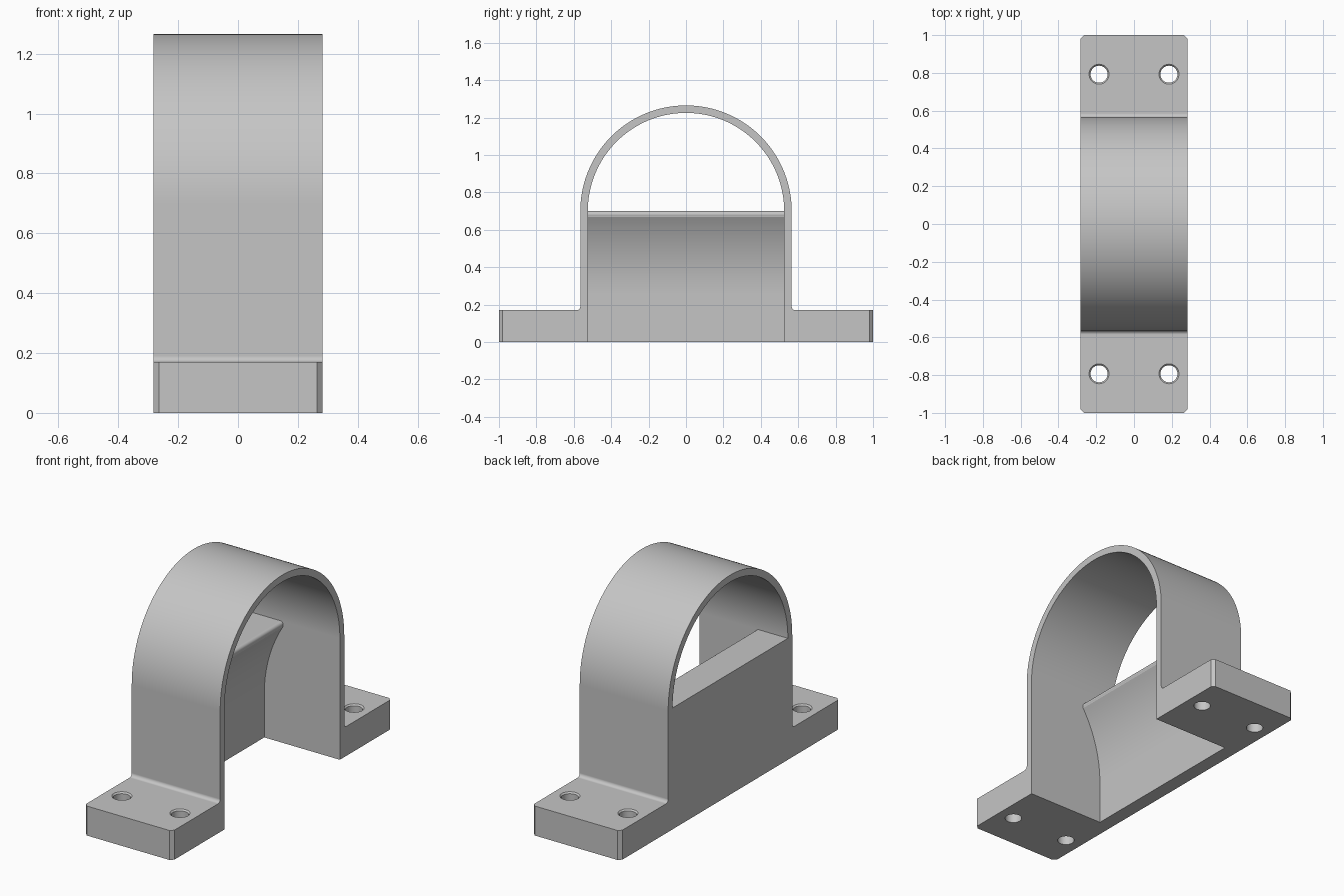
import bpy, bmesh
from math import sin, cos, pi, radians
from mathutils import Vector

cube = bpy.data.objects.get("Cube")
if cube:
    bpy.data.objects.remove(cube, do_unlink=True)

HALF_WIDTH = 0.282
OUTER, INNER, AXIS_Z = 0.565, 0.525, 0.70
FOOT_TOP, FILLET = 0.17, 0.02

grey = bpy.data.materials.new("plain grey")
grey.use_nodes = True
grey.diffuse_color = (0.56, 0.56, 0.56, 1)
grey.node_tree.nodes["Principled BSDF"].inputs["Base Color"].default_value = grey.diffuse_color


def arc(cx, cy, r, start, end, steps):
    angles = [radians(start + (end - start) * i / steps) for i in range(steps + 1)]
    return [(cx + r * cos(a), cy + r * sin(a)) for a in angles]


def finish(bm, name):
    bmesh.ops.recalc_face_normals(bm, faces=bm.faces)
    mesh = bpy.data.meshes.new(name)
    bm.to_mesh(mesh)
    bm.free()
    mesh.materials.append(grey)
    ob = bpy.data.objects.new(name, mesh)
    bpy.context.collection.objects.link(ob)
    return ob


def extrude(points, direction):
    bm = bmesh.new()
    face = bm.faces.new([bm.verts.new(p) for p in points])
    new = bmesh.ops.extrude_face_region(bm, geom=[face], use_keep_orig=True)["geom"]
    bmesh.ops.translate(bm, vec=Vector(direction),
                        verts=[v for v in new if isinstance(v, bmesh.types.BMVert)])
    return bm


def activate(ob):
    bpy.ops.object.select_all(action='DESELECT')
    ob.select_set(True)
    bpy.context.view_layer.objects.active = ob


def smooth(ob):
    activate(ob)
    bpy.ops.object.shade_smooth_by_angle(angle=radians(25))
    normals = ob.modifiers.new("even normals", 'WEIGHTED_NORMAL')
    normals.keep_sharp = True


# Strap with two feet: one profile in the y-z plane, extruded across x
foot = [(INNER, 0), (1, 0), (1, FOOT_TOP)]
foot += arc(OUTER + FILLET, FOOT_TOP + FILLET, FILLET, 270, 180, 6)
profile = foot + arc(0, AXIS_Z, OUTER, 0, 180, 72)
profile += [(-y, z) for y, z in reversed(foot)]
profile += arc(0, AXIS_Z, INNER, 180, 0, 72)
bm = extrude([(-HALF_WIDTH, y, z) for y, z in profile], (2 * HALF_WIDTH, 0, 0))

# Chamfer the upright outer corners of the feet
corners = [e for e in bm.edges
           if all(abs(v.co.y) > 0.99 for v in e.verts)
           and abs(e.verts[0].co.z - e.verts[1].co.z) > 0.1]
bmesh.ops.bevel(bm, geom=corners, offset=0.018, segments=1, affect='EDGES')
strap = finish(bm, "strap_and_feet")

# Screw holes with a small countersink at the top
cutter_bm = bmesh.new()
rings = [(-0.1, 0.045), (FOOT_TOP - 0.008, 0.045), (FOOT_TOP, 0.053), (0.3, 0.053)]
for x in (-0.185, 0.185):
    for y in (-0.793, 0.793):
        loops = [[cutter_bm.verts.new((px, py, z)) for px, py in arc(x, y, r, 0, 348.75, 31)]
                 for z, r in rings]
        cutter_bm.faces.new(loops[0])
        cutter_bm.faces.new(loops[-1])
        for low, high in zip(loops, loops[1:]):
            for i in range(len(low)):
                cutter_bm.faces.new((low[i - 1], low[i], high[i], high[i - 1]))
cutter = finish(cutter_bm, "hole_cutter")
cutter.hide_render = True
cut = strap.modifiers.new("screw holes", 'BOOLEAN')
cut.operation, cut.solver, cut.object = 'DIFFERENCE', 'EXACT', cutter
activate(strap)
bpy.ops.object.modifier_apply(modifier=cut.name)
bpy.data.objects.remove(cutter, do_unlink=True)
smooth(strap)

# End wall: flat outside, inner face curving out to a rounded lip
wall_x, curve_r, nose_r = -0.2, 0.8, 0.018
section = [(-HALF_WIDTH, 0), (wall_x, 0)]
section += arc(wall_x + curve_r, 0.25, curve_r, 180, 148.5, 20)
tip_x, tip_z = section[-1]
nose_x = tip_x + nose_r * cos(radians(148.5))
nose_z = AXIS_Z - nose_r
section += arc(nose_x, nose_z, nose_r, -31.5, 90, 8)
section += [(-HALF_WIDTH, AXIS_Z)]
wall = finish(extrude([(x, -INNER, z) for x, z in section], (0, 2 * INNER, 0)), "end_wall")
smooth(wall)
